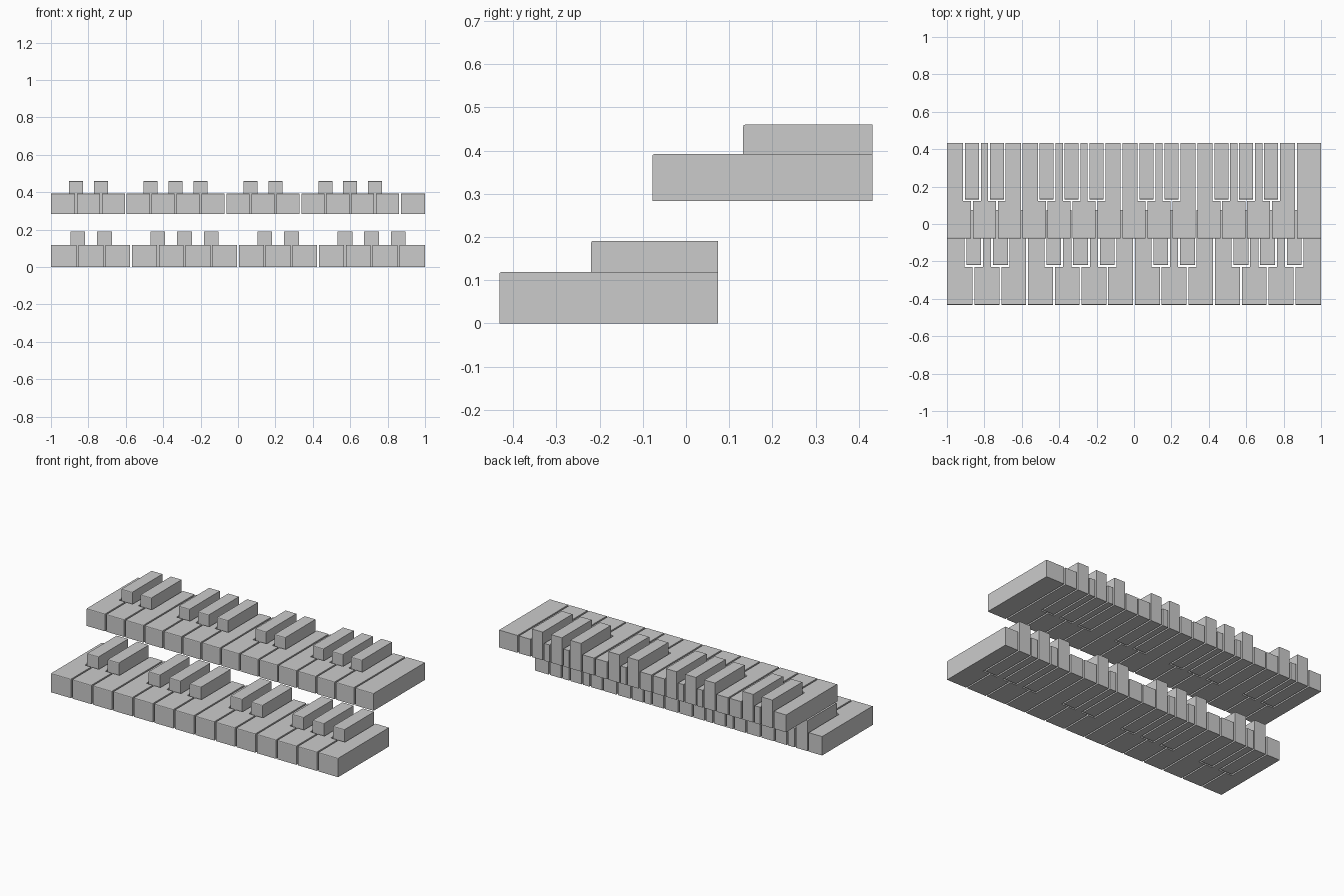
import bpy, bmesh

if "Cube" in bpy.data.objects:
    bpy.data.objects.remove(bpy.data.objects["Cube"])

GAP = 0.005          # half of the slit between neighbouring keys
BEVEL = 0.005        # softened front top edge


def add_key(name, outline, z0, z1):
    """Extrude a plan outline upward and chamfer its front top edge."""
    bm = bmesh.new()
    face = bm.faces.new([bm.verts.new((x, y, z0)) for x, y in outline])
    up = bmesh.ops.extrude_face_region(bm, geom=[face])
    verts = [g for g in up["geom"] if isinstance(g, bmesh.types.BMVert)]
    bmesh.ops.translate(bm, verts=verts, vec=(0, 0, z1 - z0))
    bmesh.ops.recalc_face_normals(bm, faces=bm.faces[:])
    front = min(y for _, y in outline)
    edges = [e for e in bm.edges
             if all(abs(v.co.y - front) < 1e-5 and abs(v.co.z - z1) < 1e-5 for v in e.verts)]
    bmesh.ops.bevel(bm, geom=edges, offset=BEVEL, segments=2, profile=0.5, affect='EDGES')
    mesh = bpy.data.meshes.new(name)
    bm.to_mesh(mesh)
    bm.free()
    obj = bpy.data.objects.new(name, mesh)
    bpy.context.collection.objects.link(obj)


def add_manual(label, count, y0, y_black, y1, z0, z_white, z_black, black_w):
    """One row of keys; raised keys sit on the joints between natural keys."""
    w = 2 / count
    joints = [i for i in range(1, count) if i % 7 in (1, 2, 4, 5, 6)]
    half = black_w / 2
    slot = half + 0.01

    # natural keys, notched where a raised key passes
    for i in range(count):
        a, b = -1 + i * w, -1 + (i + 1) * w
        left = a + (GAP if i > 0 else 0)
        right = b - (GAP if i < count - 1 else 0)
        yn = y_black - 0.01
        pts = [(left, y0), (right, y0)]
        if i + 1 in joints:
            pts += [(right, yn), (b - slot, yn), (b - slot, y1)]
        else:
            pts += [(right, y1)]
        if i in joints:
            pts += [(a + slot, y1), (a + slot, yn), (left, yn)]
        else:
            pts += [(left, y1)]
        add_key(f"{label}_natural_key_{i + 1}", pts, z0, z_white)

    # raised keys
    for n, j in enumerate(joints, 1):
        c = -1 + j * w
        add_key(f"{label}_raised_key_{n}",
                [(c - half, y_black), (c + half, y_black), (c + half, y1), (c - half, y1)],
                z0, z_black)


add_manual("lower", 14, -0.432, -0.22, 0.074, 0.0, 0.119, 0.191, 0.079)
add_manual("upper", 15, -0.078, 0.132, 0.432, 0.283, 0.392, 0.46, 0.075)
